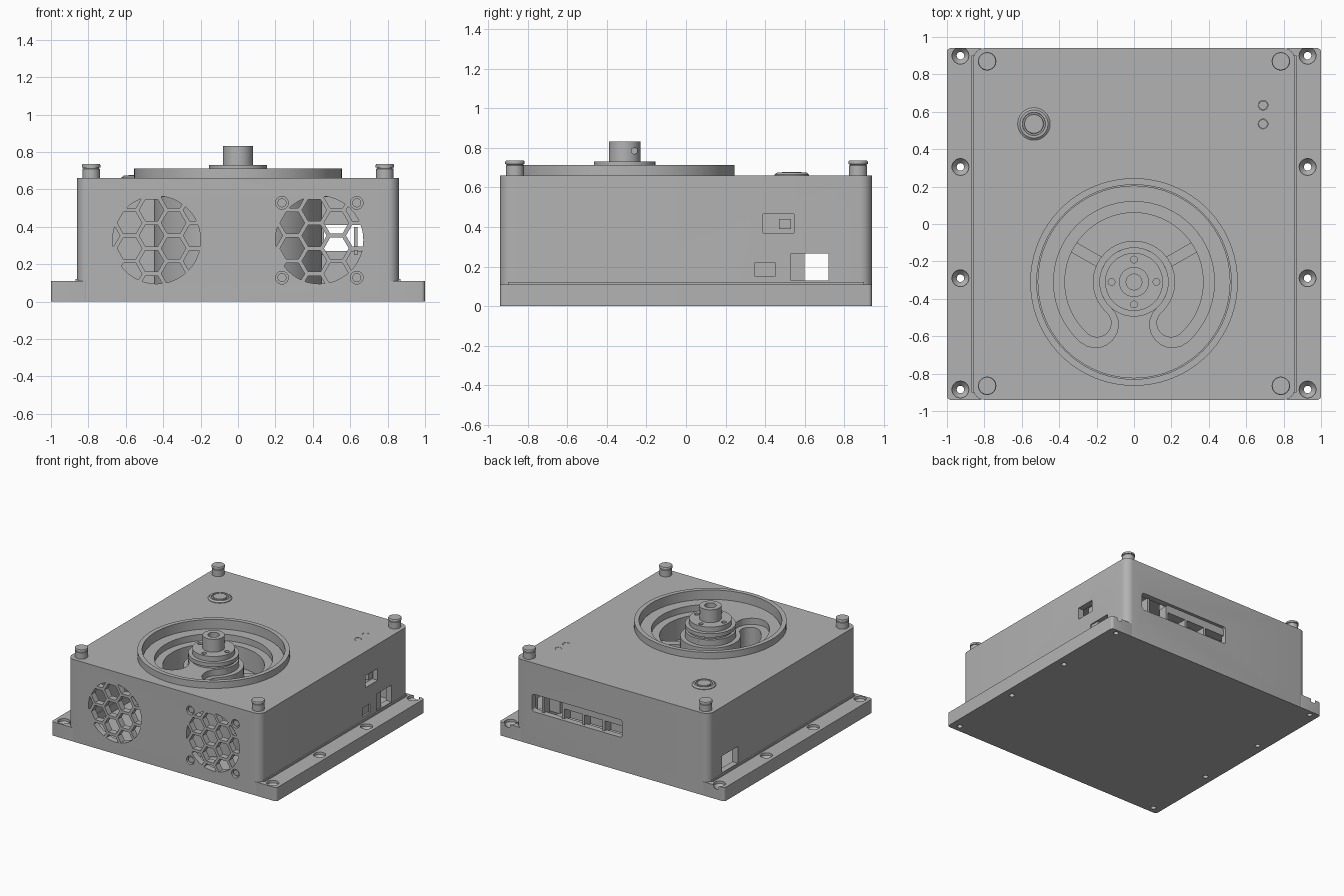
import bpy, bmesh
from math import sin, cos, pi, radians, hypot

if "Cube" in bpy.data.objects:
    bpy.data.objects.remove(bpy.data.objects["Cube"], do_unlink=True)

grey = bpy.data.materials.new("plain grey")
grey.use_nodes = True
GREY = (0.45, 0.45, 0.45, 1)
grey.diffuse_color = GREY
grey.node_tree.nodes["Principled BSDF"].inputs["Base Color"].default_value = GREY

PLACE = {"x": lambda u, v, w: (w, u, v), "y": lambda u, v, w: (u, w, v), "z": lambda u, v, w: (u, v, w)}
HUB_Y = -0.31


def ngon(u, v, r, n=32, turn=0.0):
    return [(u + r * cos(2 * pi * i / n + turn), v + r * sin(2 * pi * i / n + turn)) for i in range(n)]


def rect(u0, u1, v0, v1, r=0.0):
    """Rectangle outline, with rounded corners when r is given."""
    if not r:
        return [(u0, v0), (u1, v0), (u1, v1), (u0, v1)]
    corners = [(u1 - r, v1 - r), (u0 + r, v1 - r), (u0 + r, v0 + r), (u1 - r, v0 + r)]
    return [(u + r * cos((q + k / 6) * pi / 2), v + r * sin((q + k / 6) * pi / 2))
            for q, (u, v) in enumerate(corners) for k in range(7)]


def c_slot(r0, r1, a0=-48, a1=228):
    """C-shaped outline with round ends, about the hub."""
    mid, half = (r0 + r1) / 2, (r1 - r0) / 2

    def arc(cx, cy, r, start, end, n):
        return [(cx + r * cos(radians(start + (end - start) * i / n)),
                 cy + r * sin(radians(start + (end - start) * i / n))) for i in range(n + 1)]
    pts = arc(0, 0, r1, a0, a1, 48)
    pts += arc(mid * cos(radians(a1)), mid * sin(radians(a1)), half, a1, a1 + 180, 10)[1:-1]
    pts += arc(0, 0, r0, a1, a0, 48)
    pts += arc(mid * cos(radians(a0)), mid * sin(radians(a0)), half, a0 + 180, a0 + 360, 10)[1:-1]
    return [(x, y + HUB_Y) for x, y in pts]


def finish(name, bm):
    bmesh.ops.recalc_face_normals(bm, faces=bm.faces)
    mesh = bpy.data.meshes.new(name)
    bm.to_mesh(mesh)
    bm.free()
    mesh.materials.append(grey)
    obj = bpy.data.objects.new(name, mesh)
    bpy.context.collection.objects.link(obj)
    return obj


def prisms(name, axis, *parts):
    """Each part is (outline, start, end), extruded along the axis."""
    bm = bmesh.new()
    for pts, a, b in parts:
        low = [bm.verts.new(PLACE[axis](u, v, a)) for u, v in pts]
        high = [bm.verts.new(PLACE[axis](u, v, b)) for u, v in pts]
        bm.faces.new(low)
        bm.faces.new(high[::-1])
        for i in range(len(pts)):
            j = (i + 1) % len(pts)
            bm.faces.new((low[i], low[j], high[j], high[i]))
    return finish(name, bm)


def lathe(name, profile, centres, n=48):
    """Closed (radius, z) profile turned about each centre."""
    bm = bmesh.new()
    for cx, cy in centres:
        rings = []
        for r, z in profile:
            if r == 0:
                rings.append([bm.verts.new((cx, cy, z))] * n)
            else:
                rings.append([bm.verts.new((x, y, z)) for x, y in ngon(cx, cy, r, n)])
        for k, ring in enumerate(rings):
            nxt = rings[(k + 1) % len(rings)]
            for i in range(n):
                j = (i + 1) % n
                quad = list(dict.fromkeys((ring[i], ring[j], nxt[j], nxt[i])))
                if len(quad) > 2:
                    bm.faces.new(quad)
    return finish(name, bm)


def boolean(obj, cutter, operation="DIFFERENCE"):
    mod = obj.modifiers.new("cut", "BOOLEAN")
    mod.object, mod.operation, mod.solver = cutter, operation, "EXACT"
    bpy.context.view_layer.objects.active = obj
    bpy.ops.object.modifier_apply(modifier=mod.name)
    bpy.data.objects.remove(cutter, do_unlink=True)


# Hollow housing with a lip at its foot
body = prisms("housing", "z", (rect(-.86, .86, -.94, .94, .06), 0, .66))
boolean(body, prisms("cavity", "z", (rect(-.81, .81, -.89, .89), .05, .62)))
boolean(body, prisms("well_hole", "z", (ngon(0, HUB_Y, .53, 64), .6, .7)))
for s in (-1, 1):
    prisms("foot_lip", "z", (rect(min(s * .83, s * .87), max(s * .83, s * .87), -.9, .9), .1, .122))

# Honeycomb fan grilles in the front wall
P = .136
for cx in (-.435, .435):
    cells = []
    for col in range(-3, 4):
        for row in range(-3, 4):
            u = cx - .027 + col * P * .866
            v = .33 + .023 + (row + .5 * (col % 2)) * P
            if hypot(u - cx, v - .33) < .27:
                cells.append((ngon(u, v, .066, 6), -1, -.86))
    grille = prisms("grille_cells", "y", *cells)
    boolean(grille, prisms("grille_disc", "y", (ngon(cx, .33, .235, 48), -.99, -.87)), "INTERSECT")
    boolean(body, grille)

# Fan screws beside one grille
spots = [(u, v) for u in (.235, .635) for v in (.128, .528)]
boolean(body, prisms("screw_holes", "y", *[(ngon(u, v, .034, 24), -1, -.915) for u, v in spots]))
prisms("fan_screws", "y", *[(ngon(u, v, .024, 24), -.93, -.9) for u, v in spots])

# Side and rear connector openings
boolean(body, prisms("right_ports", "x", (rect(.39, .545, .37, .465), .78, .9),
                     (rect(.53, .72, .13, .265), .78, .9), (rect(.35, .45, .15, .22), .845, .9)))
boolean(body, prisms("left_port", "x", (rect(.57, .77, .13, .265), -.9, -.78)))
boolean(body, prisms("rear_slot", "y", (rect(-.09, .71, .27, .41, .02), .85, 1)))
prisms("rear_port_panel", "y", (rect(-.12, .45, .35, .45), .84, .915),
       *[(rect(u, u + .02, .25, .4), .84, .915) for u in (.08, .26, .44, .62)])
prisms("rear_port_back", "y", (rect(-.12, .45, .25, .45), .82, .84))
prisms("side_sockets", "x", (rect(.47, .53, .39, .44), .75, .83), (rect(.53, .6, .12, .28), .7, .85))

# Mounting flanges with countersunk holes
for s, side in ((-1, "left"), (1, "right")):
    flange = prisms(side + "_flange", "z", (rect(min(s * .8, s), max(s * .8, s), -.94, .94, .02), 0, .11))
    holes = [(s * .928, y) for y in (-.885, -.29, .305, .9)]
    boolean(flange, lathe("countersinks", [(0, -.1), (.02, -.1), (.02, .06), (.045, .09), (.045, .2), (0, .2)],
                          holes, 24))

# Raised ring and sunken well with a C-shaped channel
hub = [(0, HUB_Y)]
lathe("well_ring", [(.52, .6), (.555, .6), (.555, .713), (.52, .713)], hub, 96)
well = lathe("well", [(0, .06), (.45, .06), (.45, .56), (.515, .56), (.515, .64), (0, .64)], hub, 96)
boolean(well, prisms("upper_channel", "z", (c_slot(.185, .43), .59, .8)))
boolean(well, prisms("lower_channel", "z", (c_slot(.22, .37), .42, .8)))
for a in (30, 150):
    c, s = cos(radians(a)), sin(radians(a))
    prisms("channel_bridge", "z", ([(r * c - t * s, HUB_Y + r * s + t * c) for r, t in
                                    ((.2, -.03), (.38, -.03), (.38, .03), (.2, .03))], .42, .52))

# Turned hub and shaft socket
spindle = lathe("hub", [(0, .5), (.185, .5), (.185, .62), (.165, .63), (.165, .65), (.185, .66), (.185, .69),
                        (.155, .69), (.155, .73), (.08, .73), (.08, .833), (.042, .833), (.042, .7), (0, .7)], hub)
boolean(spindle, prisms("hub_holes", "z", *[(ngon(x, HUB_Y + y, .018, 16), .7, .8) for x, y in
                                            ((.12, 0), (-.12, 0), (0, .12), (0, -.12))]))
boolean(spindle, prisms("set_screw_hole", "x", (ngon(HUB_Y + .05, .785, .016, 16), .03, .1)))

# Corner feet, push button and indicator lamps
lathe("corner_feet", [(0, .65), (.046, .65), (.046, .71), (.042, .712), (.042, .716), (.049, .718),
                      (.049, .73), (.046, .735), (0, .735)],
      [(x, y) for x in (-.785, .785) for y in (-.865, .87)], 32)
lathe("push_button", [(0, .65), (.087, .65), (.087, .665), (.075, .675), (.062, .675), (.06, .668),
                      (.052, .668), (.05, .677), (0, .677)], [(-.535, .535)])
boolean(body, prisms("lamp_holes", "z", *[(ngon(.69, y, .026, 24), .645, .7) for y in (.535, .635)]))
prisms("lamps", "z", *[(ngon(.69, y, .024, 24), .64, .659) for y in (.535, .635)])

# Crisp edges, smooth curves
bpy.ops.object.select_all(action="DESELECT")
for obj in bpy.context.collection.objects:
    if obj.type == "MESH":
        obj.select_set(True)
        bpy.context.view_layer.objects.active = obj
bpy.ops.object.shade_smooth_by_angle(angle=radians(30))
